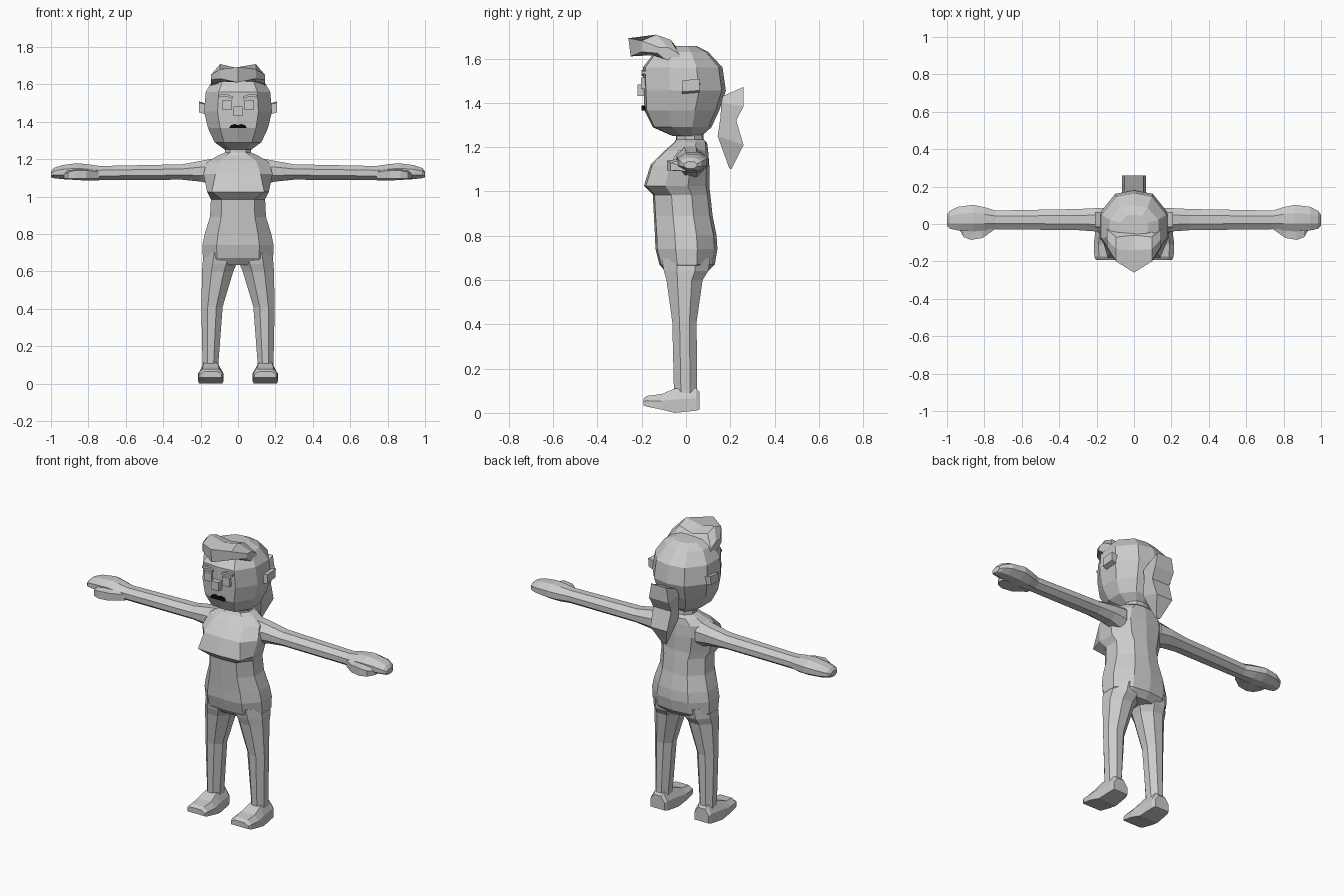
import bpy, bmesh
from mathutils import Vector


def material(name, rgb):
    m = bpy.data.materials.new(name)
    m.diffuse_color = (*rgb, 1)
    return m


GREY = material("light grey", (0.6, 0.6, 0.6))
BLACK = material("black", (0.003, 0.003, 0.003))


def loft(name, rings, mat=GREY, side=1):
    """Skin a list of equal point rings, close both ends; side=-1 mirrors in x."""
    bm = bmesh.new()
    loops = [[bm.verts.new((p[0] * side, p[1], p[2])) for p in r] for r in rings]
    n = len(loops[0])
    for a, b in zip(loops, loops[1:]):
        for i in range(n):
            j = (i + 1) % n
            bm.faces.new((a[i], a[j], b[j], b[i]))
    bm.faces.new(loops[0])
    bm.faces.new(loops[-1])
    bmesh.ops.recalc_face_normals(bm, faces=bm.faces)
    me = bpy.data.meshes.new(name)
    bm.to_mesh(me)
    bm.free()
    me.materials.append(mat)
    ob = bpy.data.objects.new(name, me)
    bpy.context.collection.objects.link(ob)
    return ob


def body_ring(hw, yf, yb, z, front=0.6, back=0.55):
    """Ten-sided horizontal ring with a chosen width of front and back."""
    c, d = (yf + yb) / 2, (yb - yf) / 2
    half = [(front, yf + 0.06 * d), (1, c - 0.35 * d), (1, c + 0.35 * d), (back, yb - 0.1 * d)]
    pts = [(0, yf)] + half + [(0, yb)] + [(-x, y) for x, y in reversed(half)]
    return [(x * hw, y, z) for x, y in pts]


def octagon(a0, a1, b0, b1, k=0.3):
    """Octagon in the box a0..a1 by b0..b1 with cut corners."""
    ca, cb = (a1 - a0) * k, (b1 - b0) * k
    return [(a0 + ca, b0), (a1 - ca, b0), (a1, b0 + cb), (a1, b1 - cb),
            (a1 - ca, b1), (a0 + ca, b1), (a0, b1 - cb), (a0, b0 + cb)]


def box(name, x0, x1, y0, y1, z0, z1, mat=GREY, side=1):
    loft(name, [[(x0, y0, z), (x1, y0, z), (x1, y1, z), (x0, y1, z)] for z in (z0, z1)], mat, side)


# Torso with hips, waist, overhanging chest, shoulders and neck
loft("torso", [body_ring(*r) for r in [
    (0.165, -0.09, 0.095, 0.635), (0.188, -0.12, 0.13, 0.67), (0.19, -0.138, 0.142, 0.74),
    (0.178, -0.14, 0.138, 0.80), (0.15, -0.145, 0.12, 0.89), (0.145, -0.15, 0.11, 0.985),
    (0.165, -0.19, 0.105, 1.025, 0.85), (0.185, -0.16, 0.105, 1.12, 0.65),
    (0.165, -0.095, 0.10, 1.185), (0.105, -0.055, 0.095, 1.22),
    (0.07, -0.045, 0.08, 1.235), (0.07, -0.045, 0.075, 1.29)]])

# Head
loft("head", [body_ring(*r) for r in [
    (0.07, -0.06, 0.07, 1.25), (0.125, -0.15, 0.115, 1.29), (0.16, -0.187, 0.15, 1.365),
    (0.182, -0.192, 0.18, 1.455), (0.172, -0.195, 0.165, 1.56),
    (0.13, -0.14, 0.10, 1.63), (0.075, -0.08, 0.05, 1.656)]])

# Swept-up front hair: side profiles stepped across x
quiff = [
    (-0.145, [(-0.13, 1.625), (-0.12, 1.65), (-0.08, 1.65), (-0.03, 1.62), (-0.02, 1.57), (-0.10, 1.60)]),
    (-0.095, [(-0.20, 1.63), (-0.20, 1.68), (-0.135, 1.708), (-0.07, 1.685), (-0.01, 1.60), (-0.15, 1.615)]),
    (0, [(-0.25, 1.61), (-0.26, 1.692), (-0.14, 1.686), (-0.06, 1.665), (0.0, 1.60), (-0.17, 1.62)])]
quiff += [(-x, prof) for x, prof in quiff[1::-1]]
loft("front_hair", [[(x, y, z) for y, z in prof] for x, prof in quiff])

# Ponytail: (half width, front y, back y, front z, back z)
loft("ponytail", [[(s * hw, y, z) for s, y, z in
                   ((-1, yf, zf), (1, yf, zf), (1, yb, zb), (-1, yb, zb))]
                  for hw, yf, yb, zf, zb in [
    (0.05, 0.165, 0.26, 1.43, 1.472), (0.065, 0.16, 0.26, 1.40, 1.385),
    (0.06, 0.155, 0.227, 1.33, 1.32), (0.055, 0.143, 0.26, 1.25, 1.21),
    (0.012, 0.195, 0.205, 1.105, 1.10)]])

# Nose and mouth
box("nose", -0.025, 0.025, -0.22, -0.18, 1.43, 1.482)
loft("mouth", [[(x, y, z) for x, z in ((-0.046, 1.366), (0.046, 1.366), (0.04, 1.38),
                                       (0.018, 1.388), (0, 1.382), (-0.018, 1.388), (-0.04, 1.38))]
               for y in (-0.2, -0.17)], BLACK)

for side, tag in ((1, "left"), (-1, "right")):
    # Face details
    box(tag + "_eye", 0.036, 0.084, -0.203, -0.165, 1.463, 1.515, GREY, side)
    loft(tag + "_eyebrow", [[(x, y, z) for y, z in ((-0.2, z0), (-0.16, z0), (-0.16, z0 + 0.014), (-0.2, z0 + 0.014))]
                            for x, z0 in ((0.03, 1.522), (0.06, 1.534), (0.1, 1.53))], GREY, side)
    loft(tag + "_ear", [[(x, y, z) for y, z in ((-0.018, z0), (0.06, z0 + 0.006), (0.063, z1), (-0.015, z1 - 0.006))]
                        for x, z0, z1 in ((0.16, 1.435, 1.495), (0.208, 1.45, 1.508))], GREY, side)

    # Arm running out into a mitten hand
    loft(tag + "_arm", [[(x, y, z) for y, z in octagon(*r)] for x, *r in [
        (0.12, -0.05, 0.085, 1.06, 1.205), (0.2, -0.04, 0.085, 1.08, 1.19),
        (0.3, -0.033, 0.08, 1.09, 1.172), (0.74, -0.028, 0.072, 1.087, 1.163),
        (0.8, -0.035, 0.09, 1.085, 1.172), (0.86, -0.04, 0.102, 1.088, 1.178),
        (0.94, -0.035, 0.092, 1.093, 1.168), (0.985, -0.025, 0.07, 1.098, 1.152),
        (1.0, -0.01, 0.05, 1.103, 1.135)]], GREY, side)
    loft(tag + "_thumb", [[(x, y, z) for y, z in ((yf, 1.095), (0.0, 1.09), (0.0, 1.15), (yf, zt))]
                          for x, yf, zt in ((0.74, -0.025, 1.13), (0.81, -0.075, 1.14),
                                            (0.87, -0.085, 1.14), (0.91, -0.07, 1.13),
                                            (0.93, -0.035, 1.12))], GREY, side)

    # Leg
    loft(tag + "_leg", [[(x, y, z) for x, y in octagon(*r)] for z, *r in [
        (0.06, 0.105, 0.19, -0.055, 0.052), (0.12, 0.104, 0.19, -0.055, 0.05),
        (0.41, 0.082, 0.196, -0.062, 0.048), (0.6, 0.025, 0.192, -0.088, 0.075),
        (0.64, 0.008, 0.19, -0.1, 0.1), (0.7, 0.004, 0.18, -0.11, 0.11)]], GREY, side)

    # Foot, lofted heel to toe: (y, inner x, outer x, sole z, top z)
    loft(tag + "_foot", [[(x, y, z) for x, z in (
            (xi, zs), (xo, zs), (xo, zs + 0.55 * (zt - zs)), (xo - 0.025, zt),
            (xi + 0.025, zt), (xi, zs + 0.55 * (zt - zs)))]
        for y, xi, xo, zs, zt in [
            (0.062, 0.1, 0.195, 0.015, 0.095), (0.045, 0.092, 0.2, 0.01, 0.112),
            (-0.05, 0.085, 0.208, 0.0, 0.11), (-0.11, 0.077, 0.215, 0.015, 0.085),
            (-0.175, 0.08, 0.212, 0.028, 0.077), (-0.192, 0.087, 0.203, 0.033, 0.065)]], GREY, side)
